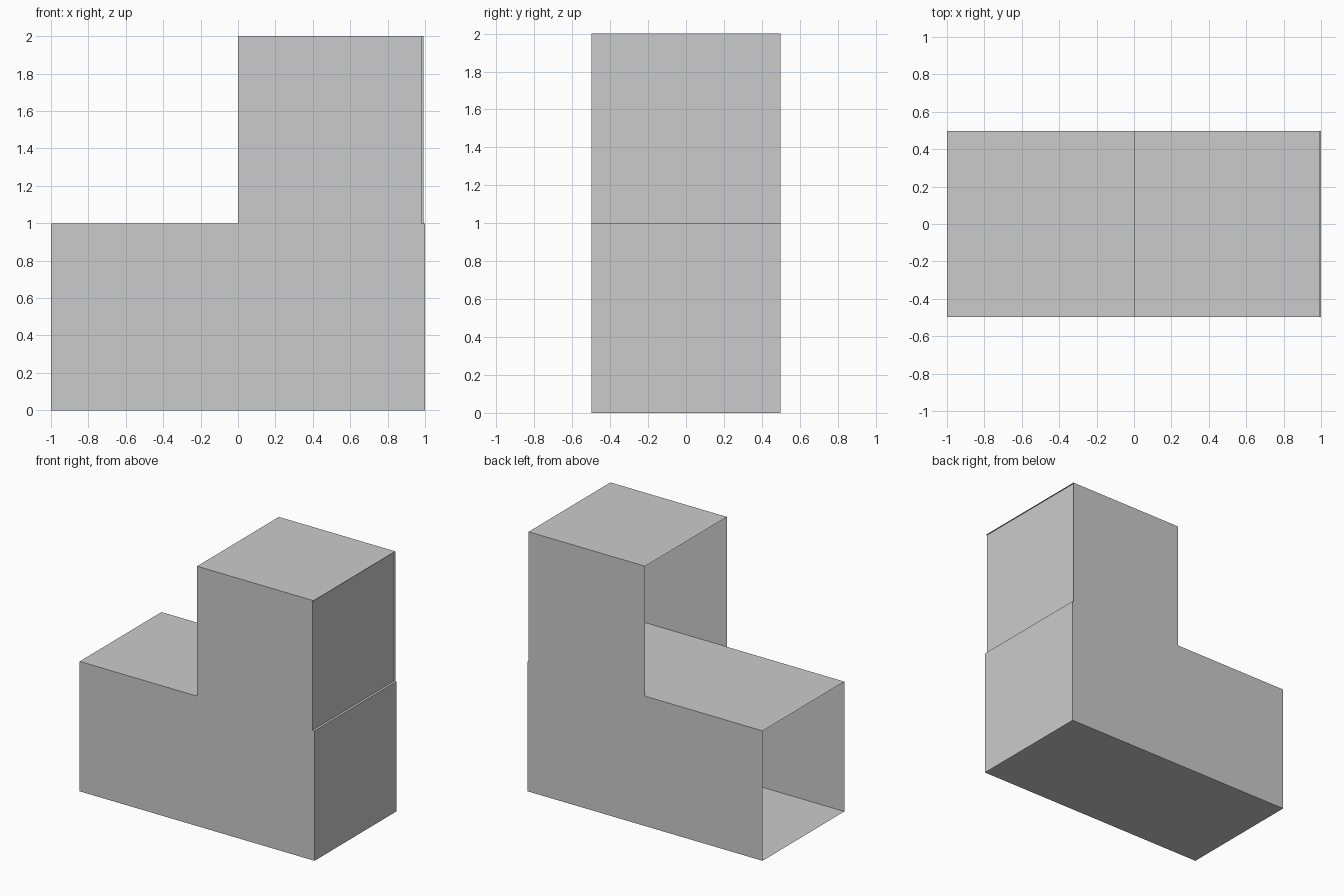
import bpy

cube = bpy.data.objects.get("Cube")
if cube:
    bpy.data.objects.remove(cube, do_unlink=True)

# One plain grey for every panel
grey = bpy.data.materials.new("plain_grey")
grey.use_nodes = True
colour = (0.6, 0.6, 0.6, 1)
grey.diffuse_color = colour
grey.node_tree.nodes["Principled BSDF"].inputs["Base Color"].default_value = colour

D = 0.497        # half depth
WALL = 0.982     # inset upper end wall
LIP = 0.992      # edge of the roof and back wall


def panel(name, points):
    """Thin sheet from an outline, counter-clockwise seen from outside."""
    mesh = bpy.data.meshes.new(name)
    mesh.from_pydata(points, [], [tuple(range(len(points)))])
    mesh.materials.append(grey)
    obj = bpy.data.objects.new(name, mesh)
    bpy.context.collection.objects.link(obj)


def level(name, x0, x1, z, up=True):
    pts = [(x0, -D, z), (x1, -D, z), (x1, D, z), (x0, D, z)]
    panel(name, pts if up else pts[::-1])


def end_wall(name, x, z0, z1):
    panel(name, [(x, -D, z0), (x, D, z0), (x, D, z1), (x, -D, z1)])


def side_wall(name, y, edge):
    outline = [(-1, 0), (1, 0), (1, 1), (edge, 1), (edge, 2), (0, 2), (0, 1), (-1, 1)]
    pts = [(x, y, z) for x, z in outline]
    panel(name, pts if y < 0 else pts[::-1])


# L-shaped sides
side_wall("front_wall", -D, WALL)
side_wall("back_wall", D, LIP)

# Horizontal sheets
level("floor", -1, 1, 0, up=False)
level("lower_top", -1, 1, 1)
level("roof", 0, LIP, 2)

# Closed end; the opposite end stays open on both storeys
end_wall("lower_end_wall", 1, 0, 1)
end_wall("upper_end_wall", WALL, 1, 2)
